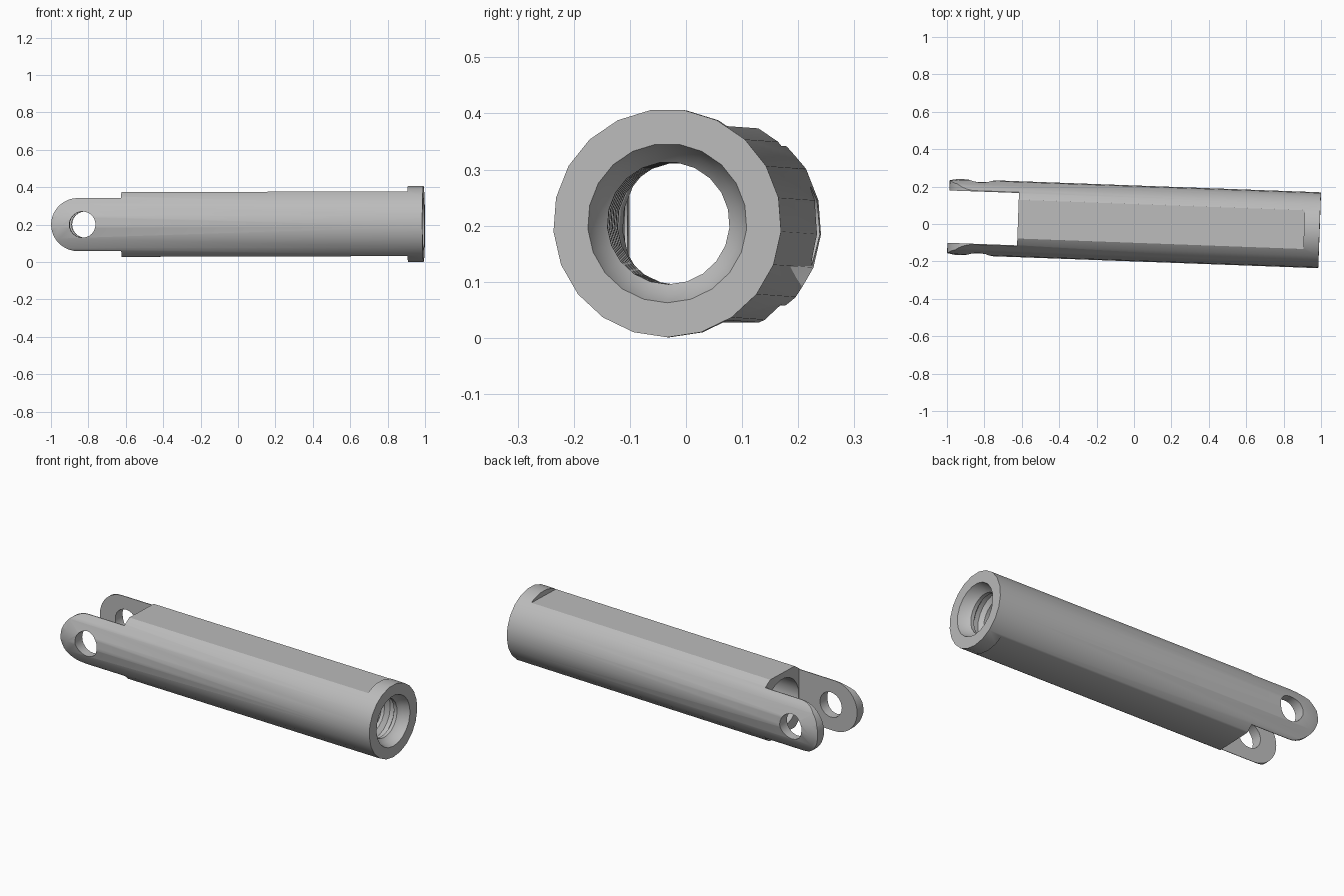
import bpy
import bmesh
from math import pi, cos, sin, tau, radians
from mathutils import Vector

cube = bpy.data.objects.get("Cube")
if cube:
    bpy.data.objects.remove(cube, do_unlink=True)

LEFT, RIGHT, FLOOR = -0.993, 0.993, -0.62   # tips, open end, slot floor
RADIUS, BORE, RIDGE = 0.2035, 0.139, 0.109
FLAT, PRONG, GAP = 0.173, 0.142, 0.14       # half sizes


def finish(bm, name):
    bmesh.ops.recalc_face_normals(bm, faces=bm.faces)
    mesh = bpy.data.meshes.new(name)
    bm.to_mesh(mesh)
    bm.free()
    obj = bpy.data.objects.new(name, mesh)
    bpy.context.collection.objects.link(obj)
    return obj


def box(name, lo, hi):
    bm = bmesh.new()
    lo, hi = Vector(lo), Vector(hi)
    bmesh.ops.create_cube(bm, size=1)
    for v in bm.verts:
        v.co = (lo + hi) / 2 + v.co * (hi - lo)
    return finish(bm, name)


def plate(name, outline):
    """Extrude an outline in the x-z plane through the whole width."""
    bm = bmesh.new()
    face = bm.faces.new([bm.verts.new((x, -0.4, z)) for x, z in outline])
    ext = bmesh.ops.extrude_face_region(bm, geom=[face])["geom"]
    moved = [g for g in ext if isinstance(g, bmesh.types.BMVert)]
    bmesh.ops.translate(bm, vec=(0, 0.8, 0), verts=moved)
    return finish(bm, name)


def lathe(name, profile, steps):
    bm = bmesh.new()
    verts = [bm.verts.new((x, 0, -r)) for x, r in profile]
    edges = [bm.edges.new((a, b)) for a, b in zip(verts, verts[1:] + verts[:1])]
    bmesh.ops.spin(bm, geom=verts + edges, cent=(0, 0, 0), axis=(1, 0, 0),
                   angle=tau, steps=steps, use_merge=True)
    bmesh.ops.remove_doubles(bm, verts=bm.verts, dist=1e-5)
    return finish(bm, name)


def carve(obj, cutter, operation="DIFFERENCE"):
    mod = obj.modifiers.new(cutter.name, "BOOLEAN")
    mod.operation, mod.solver, mod.object = operation, "EXACT", cutter
    bpy.context.view_layer.objects.active = obj
    bpy.ops.object.modifier_apply(modifier=mod.name)
    bpy.data.objects.remove(cutter, do_unlink=True)


# Tube with a countersunk mouth and thread ridges in the bore
profile = [(LEFT, 0.196), (-0.95, RADIUS), (RIGHT, RADIUS), (RIGHT, 0.142), (0.955, 0.128)]
pitch, x = 0.08, 0.935
for i in range(7):
    profile += [(x, RIDGE), (x - 0.02, RIDGE), (x - 0.035, 0.13), (x - 0.06, 0.13)]
    x -= pitch
profile += [(x, BORE), (LEFT, BORE)]
body = lathe("clevis_tube", profile, 21)

# Flats above and below, stopping short of the collar
for side in (-1, 1):
    zs = sorted((side * FLAT, side * 0.4))
    carve(body, box("flat_cutter", (-1.2, -0.4, zs[0]), (0.91, 0.4, zs[1])))

# Slot between the two prongs
carve(body, box("slot_cutter", (-1.2, -GAP, -0.4), (FLOOR, GAP, 0.4)))

# Rounded prong outline
centre = LEFT + PRONG
outline = [(centre - PRONG * sin(a), PRONG * cos(a))
           for a in (pi * i / 20 for i in range(21))]
outline += [(FLOOR, -PRONG), (FLOOR, -0.4), (1.2, -0.4),
            (1.2, 0.4), (FLOOR, 0.4), (FLOOR, PRONG)]
carve(body, plate("prong_outline", outline), "INTERSECT")

# Cross pin hole
carve(body, plate("pin_hole", [(-0.825 + 0.07 * cos(tau * i / 24),
                               0.07 * sin(tau * i / 24)) for i in range(24)]))

# Slightly skewed resting pose
body.location = (0, 0.003, 0.202)
body.rotation_euler = (0, radians(-0.15), radians(-2.1))

# Metal colour
steel = bpy.data.materials.new("steel_grey")
steel.use_nodes = True
colour = (0.5, 0.5, 0.5, 1)
steel.diffuse_color = colour
steel.node_tree.nodes["Principled BSDF"].inputs["Base Color"].default_value = colour
body.data.materials.clear()
body.data.materials.append(steel)
for poly in body.data.polygons:
    poly.material_index = 0

bpy.ops.object.select_all(action="DESELECT")
body.select_set(True)
bpy.context.view_layer.objects.active = body
bpy.ops.object.shade_smooth_by_angle(angle=radians(30))
